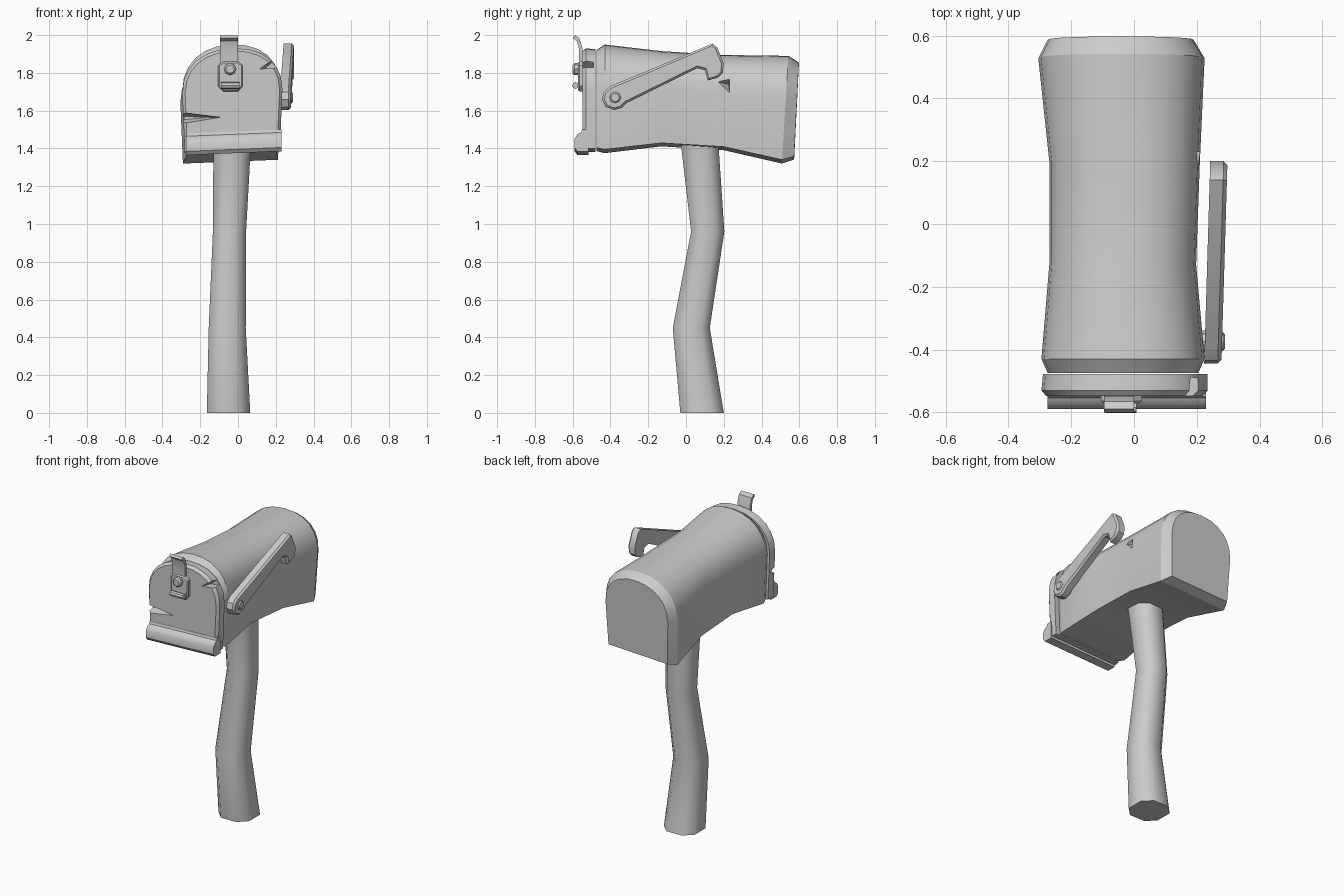
import bpy, bmesh, math
from mathutils import Vector

old = bpy.data.objects.get("Cube")
if old:
    bpy.data.objects.remove(old, do_unlink=True)

grey = bpy.data.materials.new("plain grey")
grey.use_nodes = True
grey.diffuse_color = (0.6, 0.6, 0.6, 1)
grey.node_tree.nodes["Principled BSDF"].inputs["Base Color"].default_value = (0.6, 0.6, 0.6, 1)


def finish(bm, name, angle=35):
    bmesh.ops.recalc_face_normals(bm, faces=bm.faces[:])
    mesh = bpy.data.meshes.new(name)
    bm.to_mesh(mesh)
    bm.free()
    mesh.materials.append(grey)
    ob = bpy.data.objects.new(name, mesh)
    bpy.context.collection.objects.link(ob)
    smooth(ob, angle)
    return ob


def smooth(ob, angle):
    bpy.ops.object.select_all(action='DESELECT')
    ob.select_set(True)
    bpy.context.view_layer.objects.active = ob
    bpy.ops.object.shade_smooth_by_angle(angle=math.radians(angle))


def loft(name, rings, angle=35):
    """Skin closed rings of equal length and cap both ends."""
    bm = bmesh.new()
    loops = [[bm.verts.new(p) for p in ring] for ring in rings]
    for a, b in zip(loops, loops[1:]):
        for i in range(len(a)):
            j = (i + 1) % len(a)
            bm.faces.new((a[i], a[j], b[j], b[i]))
    bm.faces.new(loops[0])
    bm.faces.new(loops[-1])
    return finish(bm, name, angle)


def prism(name, outline, place, low, high, bevel=0.0):
    """Extrude a 2D outline from low to high, with an inset rim at high."""
    mid = sum((Vector(p) for p in outline), Vector((0, 0))) / len(outline)
    rings = [[place(u, v, d) for u, v in outline] for d in (low, high)]
    if bevel:
        n = len(outline)
        rim = []
        for i in range(n):
            p, q, r = (Vector(outline[(i + k) % n]) for k in (-1, 0, 1))
            side = sum(((b - a).normalized().orthogonal() for a, b in ((p, q), (q, r))), Vector((0, 0)))
            rim.append(q + side.normalized() * bevel)
        rings[1] = [place(u, v, high - math.copysign(bevel, high - low)) for u, v in outline]
        rings.append([place(p.x, p.y, high) for p in rim])
    return loft(name, rings)


def notch(target, points, angle=35):
    """Cut a sharp dent, shaped as the hull of the points."""
    bm = bmesh.new()
    for p in points:
        bm.verts.new(p)
    bmesh.ops.convex_hull(bm, input=bm.verts[:])
    cutter = finish(bm, "dent_cutter")
    cutter.hide_render = True
    mod = target.modifiers.new("dent", 'BOOLEAN')
    mod.operation = 'DIFFERENCE'
    mod.object = cutter
    bpy.context.view_layer.update()
    graph = bpy.context.evaluated_depsgraph_get()
    mesh = bpy.data.meshes.new_from_object(target.evaluated_get(graph))
    target.modifiers.clear()
    target.data = mesh
    bpy.data.objects.remove(cutter, do_unlink=True)
    smooth(target, angle)


def arch(y, left, right, low, top, shear=0.0, steps=12):
    """Flat-bottomed ring with straight sides and a round top."""
    cx, r = (left + right) / 2, (right - left) / 2
    spring = low + (top - low) * 0.58
    pts = [(cx - r * 0.95, low), (cx + r * 0.95, low)]
    for i in range(steps + 1):
        a = math.pi * i / steps
        c, s = math.cos(a), math.sin(a)
        pts.append((cx + r * math.copysign(abs(c) ** 0.9, c), spring + (top - spring) * s ** 0.9))
    return [(x, y + shear * (z - 1.6), z + 0.04 * (x - cx)) for x, z in pts]


def disc(u, v, r, n):
    return [(u + r * math.cos(math.tau * i / n), v + r * math.sin(math.tau * i / n)) for i in range(n)]


def front(u, v, d):
    return (u, d, v)


def side(u, v, d):
    return (d, u, v)


# Crooked post: chamfered square rings
corner = [(1, -.5), (1, .5), (.5, 1), (-.5, 1), (-1, .5), (-1, -.5), (-.5, -1), (.5, -1)]
stations = [(0, -.05, .085, .115), (.45, -.057, .028, .098), (.96, -.045, .115, .088), (1.45, -.03, .07, .1)]
post = loft("post", [[(cx + r * u, cy + r * v, z) for u, v in corner] for z, cx, cy, r in stations], 50)
notch(post, [(.08, .02, .99), (.08, .11, .96), (.06, .03, .80), (.01, .03, .96), (.08, .0, .93)], 50)

# Box body pinched at the waist
body = loft("box_body", [
    arch(-.475, -.275, .205, 1.395, 1.92),
    arch(-.43, -.295, .225, 1.385, 1.95),
    arch(-.13, -.27, .198, 1.42, 1.915),
    arch(.2, -.27, .21, 1.40, 1.895),
    arch(.525, -.305, .225, 1.33, 1.89, .06),
    arch(.585, -.275, .19, 1.35, 1.855, .05)], 30)
notch(body, [(.26, .235, 1.80), (.26, .11, 1.765), (.26, .235, 1.66), (.15, .225, 1.74)], 30)

# Front door with dented rim
door = loft("door", [
    arch(-.478, -.29, .235, 1.39, 1.925),
    arch(-.53, -.295, .235, 1.39, 1.93),
    arch(-.548, -.28, .22, 1.40, 1.915)])
notch(door, [(x, y, z) for y, k in ((-.56, 1), (-.50, .3))
             for x, z in ((-.32, 1.56 + .035 * k), (-.32, 1.56 - .035 * k), (-.18 + .1 * k, 1.565))])
notch(door, [(x, y, z) for y, k in ((-.56, 1), (-.49, .4))
             for x, z in ((.22, 1.89), (.22, 1.83), (.16 - .05 * k, 1.82))])

# Rounded bar along the door's bottom edge
bar = [(-.515, 1.375), (-.575, 1.375), (-.59, 1.395), (-.59, 1.44), (-.575, 1.465),
       (-.555, 1.475), (-.55, 1.49), (-.515, 1.49)]
loft("hinge_bar", [[(x, y, z + .04 * (x + .02)) for y, z in bar] for x in (-.275, .23)])

# Latch: curled strip, rounded plate, rivet and lower lip
curl = [(-.60, 1.985), (-.59, 2.0), (-.565, 1.985), (-.55, 1.94), (-.54, 1.86), (-.54, 1.76),
        (-.565, 1.76), (-.565, 1.86), (-.567, 1.93), (-.578, 1.968)]
prism("latch_strip", curl, side, -.095, 0)
plate = [(-.105, 1.84), (-.105, 1.73), (-.08, 1.702), (0, 1.702), (.025, 1.73), (.025, 1.84), (0, 1.86), (-.08, 1.86)]
prism("latch_plate", plate, front, -.54, -.572, .008)
prism("latch_rivet", disc(-.042, 1.82, .032, 8), front, -.56, -.60, .01)
prism("latch_lip", disc(-.585, 1.733, .018, 8), side, -.09, .008)

# Raised flag arm with hooked end, leaning slightly outwards
arm = [(.14, 1.955), (.165, 1.935), (.2, 1.85), (.195, 1.80), (.17, 1.775), (.115, 1.76), (.10, 1.815), (.06, 1.825),
       (-.315, 1.64), (-.34, 1.615), (-.38, 1.603), (-.425, 1.62), (-.445, 1.66), (-.435, 1.70), (-.40, 1.73)]
arm.reverse()


def leaning(u, v, d):
    return (d + .03 * (u + .4), u, v)


flag = prism("flag_arm", arm, leaning, .225, .28, .012)
prism("flag_rivet", disc(-.375, 1.67, .03, 8), side, .27, .29, .007)
prism("flag_pivot", disc(-.375, 1.67, .035, 8), side, .18, .24)
